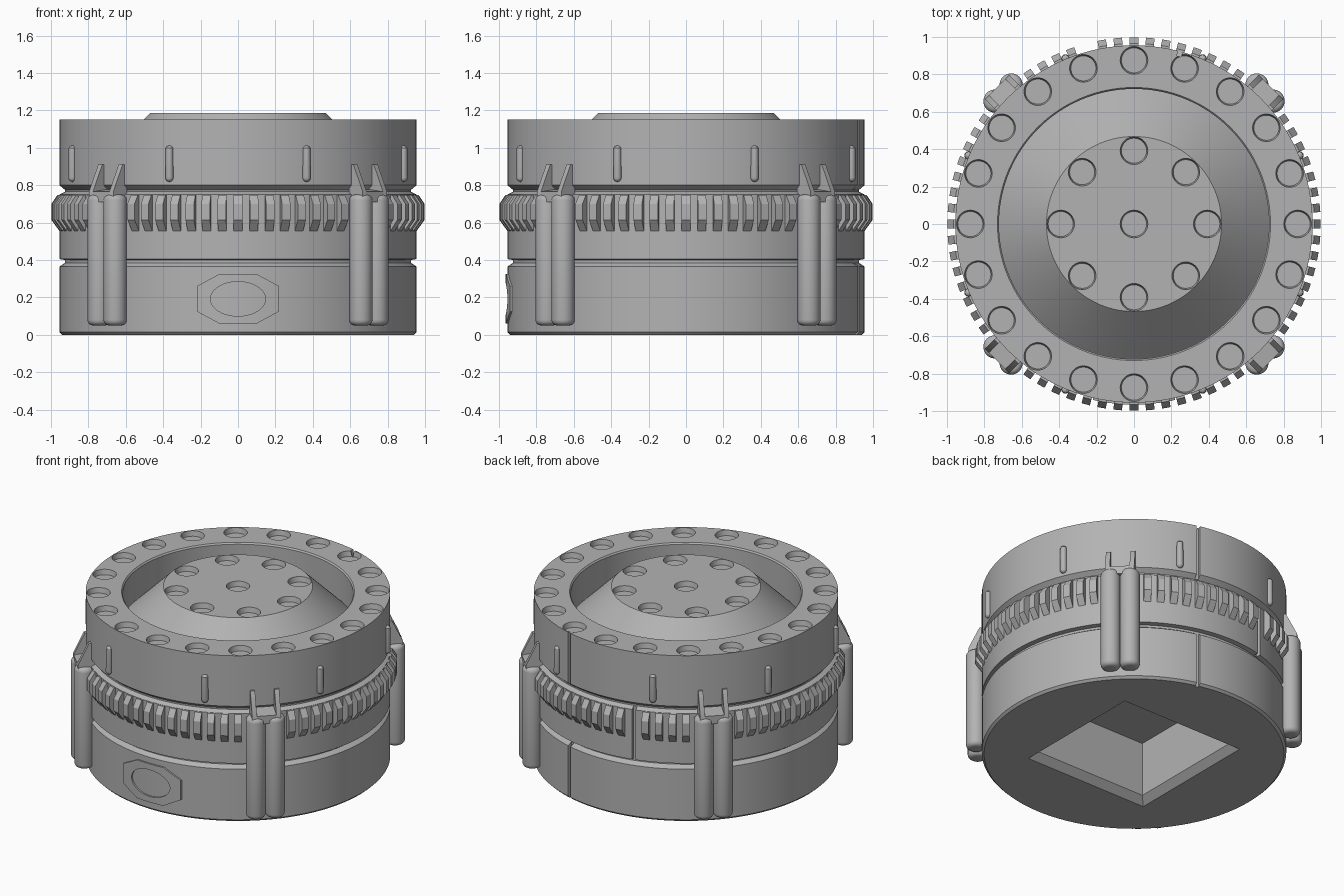
import bpy, bmesh
from math import radians, cos, sin, pi
from mathutils import Matrix

if "Cube" in bpy.data.objects:
    bpy.data.objects.remove(bpy.data.objects["Cube"], do_unlink=True)

grey = bpy.data.materials.new("plain_grey")
grey.use_nodes = True
grey.diffuse_color = (0.45, 0.45, 0.45, 1)
grey.node_tree.nodes["Principled BSDF"].inputs["Base Color"].default_value = grey.diffuse_color

R = 0.955  # drum radius


def turn(deg):
    """Local x becomes the outward direction at this angle."""
    return Matrix.Rotation(radians(deg), 4, 'Z')


def lathe(bm, profile, segs, matrix=Matrix()):
    """Revolve (radius, height) points around the local z axis."""
    part = bmesh.new()
    verts = [part.verts.new((r, 0, z)) for r, z in profile]
    edges = [part.edges.new(p) for p in zip(verts, verts[1:])]
    bmesh.ops.spin(part, geom=verts + edges, cent=(0, 0, 0), axis=(0, 0, 1),
                   angle=2 * pi, steps=segs)
    bmesh.ops.remove_doubles(part, verts=part.verts[:], dist=1e-4)
    bmesh.ops.dissolve_degenerate(part, edges=part.edges[:], dist=1e-5)
    merge(bm, part, matrix)


def prism(bm, outline, y0, y1, matrix=Matrix()):
    """Extrude an (x, z) outline along local y."""
    part = bmesh.new()
    face = part.faces.new([part.verts.new((x, y0, z)) for x, z in outline])
    res = bmesh.ops.extrude_face_region(part, geom=[face], use_keep_orig=True)
    new = [g for g in res["geom"] if isinstance(g, bmesh.types.BMVert)]
    bmesh.ops.translate(part, verts=new, vec=(0, y1 - y0, 0))
    merge(bm, part, matrix)


def merge(bm, part, matrix):
    bmesh.ops.transform(part, matrix=matrix, verts=part.verts[:])
    bmesh.ops.recalc_face_normals(part, faces=part.faces[:])
    temp = bpy.data.meshes.new("temp")
    part.to_mesh(temp)
    part.free()
    bm.from_mesh(temp)
    bpy.data.meshes.remove(temp)


def finish(bm, name):
    me = bpy.data.meshes.new(name)
    bm.to_mesh(me)
    bm.free()
    me.materials.append(grey)
    ob = bpy.data.objects.new(name, me)
    bpy.context.collection.objects.link(ob)
    smooth(me)
    return ob


def smooth(me):
    me.shade_smooth()
    me.set_sharp_from_angle(angle=radians(30))


def carve(ob, bm, operation='DIFFERENCE'):
    """Apply a boolean with a temporary cutter."""
    cutter = finish(bm, "cutter")
    cutter.hide_render = True
    mod = ob.modifiers.new("carve", 'BOOLEAN')
    mod.operation, mod.solver, mod.object = operation, 'EXACT', cutter
    bpy.context.view_layer.update()
    me = bpy.data.meshes.new_from_object(
        ob.evaluated_get(bpy.context.evaluated_depsgraph_get()))
    ob.modifiers.clear()
    ob.data = me
    me.materials.clear()
    me.materials.append(grey)
    bpy.data.objects.remove(cutter, do_unlink=True)
    smooth(me)


# Drum with two grooves, a sunken ring and a raised conical centre
bm = bmesh.new()
lathe(bm, [(0, 0), (R - .015, 0), (R, .015), (R, .365), (.925, .385), (.925, .4),
           (R, .405), (R, .75), (.925, .765), (.925, .775), (R, .8), (R, 1.15),
           (.73, 1.15), (.722, 1.14), (.722, .935), (.468, 1.187), (0, 1.187)], 128)
drum = finish(bm, "drum")

# Round sockets on the rim and the centre disc
bm = bmesh.new()
spots = [(.875, 18 * i, 1.15) for i in range(20)]
spots += [(.392, 45 * i, 1.187) for i in range(8)] + [(0, 0, 1.187)]
for r, a, z in spots:
    lathe(bm, [(0, -.035), (.067, -.035), (.074, 0), (.074, .03), (0, .03)], 32,
          turn(a) @ Matrix.Translation((r, 0, z)))
carve(drum, bm)

# Square well underneath with a chamfered mouth
bm = bmesh.new()
rings = []
for half, z in ((.5, -.03), (.47, 0), (.425, .045), (.425, .42)):
    rings.append([bm.verts.new((half * sx, half * sy, z))
                  for sx, sy in ((-1, -1), (1, -1), (1, 1), (-1, 1))])
for low, high in zip(rings, rings[1:]):
    for i in range(4):
        j = (i + 1) % 4
        bm.faces.new((low[i], low[j], high[j], high[i]))
bm.faces.new(rings[0])
bm.faces.new(rings[-1])
bmesh.ops.recalc_face_normals(bm, faces=bm.faces[:])
carve(drum, bm)

# Vertical alignment slots at the back
bm = bmesh.new()
for a, z0, z1 in ((75, -.1, .39), (105, .392, .768), (75, .77, 1.3)):
    prism(bm, [(.928, z0), (1.1, z0), (1.1, z1), (.928, z1)], -.012, .012, turn(a))
carve(drum, bm)

# Toothed ring, left open behind the struts and at the middle slot
bm = bmesh.new()
tooth = [(.92, .748), (.965, .748), (.998, .7), (.998, .615), (R, .555), (.92, .555)]
for a in range(0, 360, 5):
    if abs(a % 90 - 45) > 8 and a != 105:
        prism(bm, tooth, -.023, .023, turn(a))
finish(bm, "ring_teeth")

# Small upright pins around the upper drum
bm = bmesh.new()
pin = [(.022 * cos(t * pi / 8), .022 * sin(t * pi / 8)) for t in range(-4, 5)]
pin = [(max(r, 0), z + (.99 if i > 4 else .84)) for i, (r, z) in enumerate(pin)]
for i in range(8):
    lathe(bm, pin, 16, turn(22.5 + 45 * i) @ Matrix.Translation((.958, 0, 0)))
finish(bm, "upper_pins")

# Paired struts with rounded ends, and the forked bracket above each pair
posts, forks = bmesh.new(), bmesh.new()
c = .03
curve = [(.062 - c + c * cos(t * pi / 8), c * sin(t * pi / 8)) for t in range(5)]
post = [(0, .05)] + [(r, .05 + c - h) for r, h in reversed(curve)]
post += [(r, .75 - c + h) for r, h in curve] + [(0, .75)]
for a in range(45, 360, 90):
    for s in (-1, 1):
        lathe(posts, post, 32, turn(a) @ Matrix.Translation((.99, s * .061, 0)))
        prism(forks, [(.93, .72), (1.035, .72), (1.035, .765), (.965, .91), (.93, .91)],
              s * .062, s * .092, turn(a))
    prism(forks, [(.91, .71), (1.035, .71), (1.035, .765), (.91, .78)],
          -.064, .064, turn(a))
finish(posts, "paired_struts")
finish(forks, "strut_brackets")

# Front badge plate following the drum, with a shallow oval recess
bm = bmesh.new()
prism(bm, [(-.1, .06), (.1, .06), (.22, .125), (.22, .26), (.1, .325),
           (-.1, .325), (-.22, .26), (-.22, .125)], -1.1, -.85)
badge = finish(bm, "front_badge")
bm = bmesh.new()
lathe(bm, [(0, -.1), (R + .011, -.1), (R + .011, .5), (0, .5)], 128)
carve(badge, bm, 'INTERSECT')
bm = bmesh.new()
prism(bm, [(.147 * cos(t * pi / 24), .192 + .092 * sin(t * pi / 24)) for t in range(48)],
      -1.2, -.7)
carve(badge, bm)
